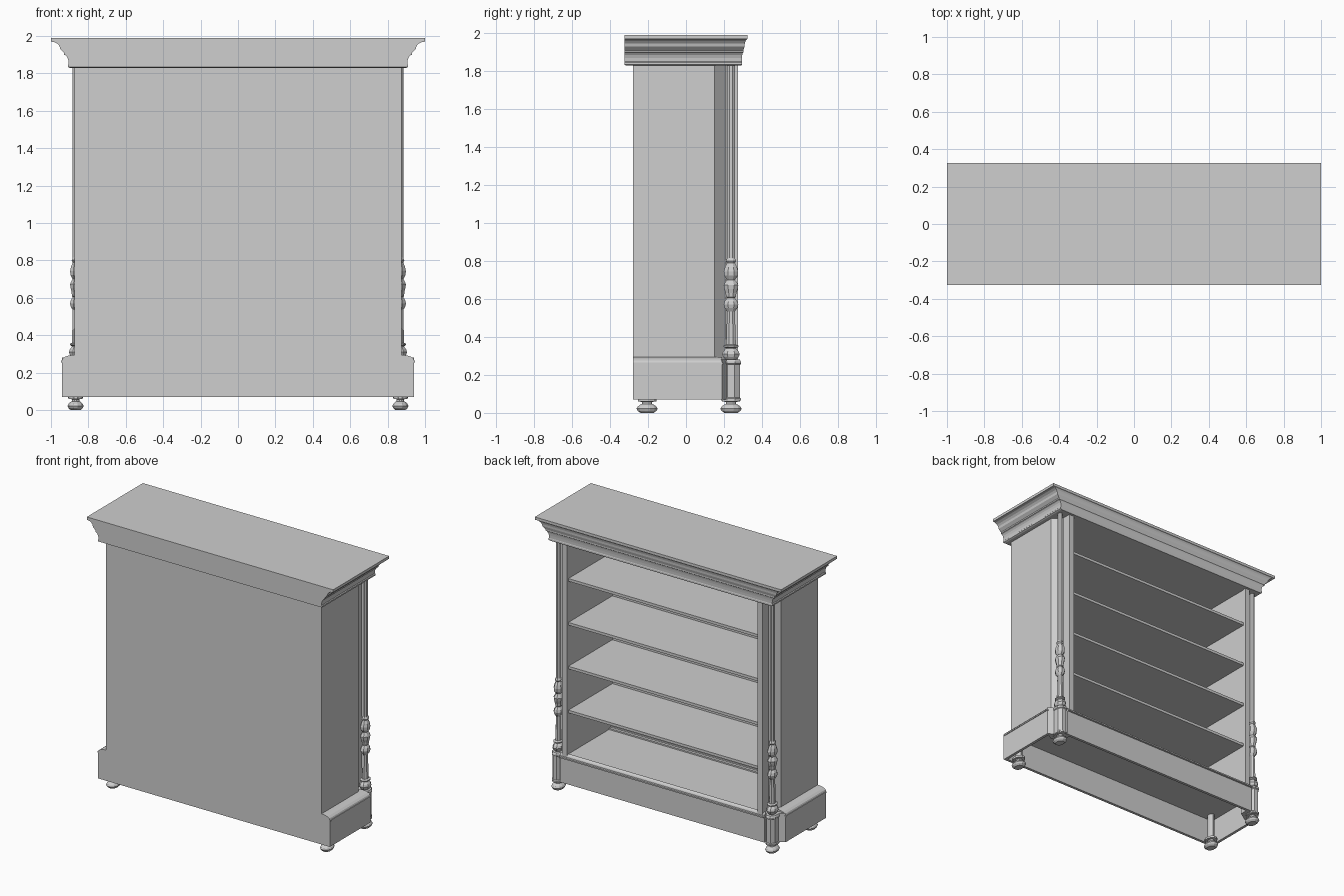
import bpy, bmesh
from math import cos, sin, pi

if "Cube" in bpy.data.objects:
    bpy.data.objects.remove(bpy.data.objects["Cube"])

GREY = (0.62, 0.62, 0.62, 1)
material = bpy.data.materials.new("plain grey")
material.use_nodes = True
material.diffuse_color = GREY
material.node_tree.nodes["Principled BSDF"].inputs["Base Color"].default_value = GREY

# Main sizes of the bookcase
BACK, FRONT = -0.28, 0.275
BODY, INNER, PLINTH = 0.875, 0.78, 0.942
BASE, SHOULDER, FLOOR = 0.07, 0.265, 0.28
CAP, TOP = 1.83, 1.99
BOARD, LIP = 0.02, 0.005
POST_X, POST_Y = 0.868, 0.237
FLATTEN = 0.77


def skin(name, rings, mirror=False):
    """Skin a stack of matching closed rings and cap both ends."""
    bm = bmesh.new()
    rows = [[bm.verts.new(point) for point in ring] for ring in rings]
    for low, high in zip(rows, rows[1:]):
        for i in range(len(low)):
            bm.faces.new((low[i - 1], low[i], high[i], high[i - 1]))
    bm.faces.new(rows[0])
    bm.faces.new(rows[-1])
    bmesh.ops.recalc_face_normals(bm, faces=bm.faces)
    mesh = bpy.data.meshes.new(name)
    bm.to_mesh(mesh)
    bm.free()
    mesh.materials.append(material)
    obj = bpy.data.objects.new(name, mesh)
    bpy.context.collection.objects.link(obj)
    if mirror:
        obj.modifiers.new("Mirror", "MIRROR")


def extrude(name, outline, axis, start, end, mirror=False):
    """Extrude a flat outline along the named axis."""
    slot = "xyz".index(axis)
    rings = [[(*p[:slot], depth, *p[slot:]) for p in outline] for depth in (start, end)]
    skin(name, rings, mirror)


def box(name, left, right, back, front, bottom, top, mirror=False):
    outline = [(left, back), (right, back), (right, front), (left, front)]
    extrude(name, outline, "z", bottom, top, mirror)


def quarter(start, end, steps=4):
    """Quarter-round moulding that leaves the start vertically."""
    (a, b), (c, d) = start, end
    turns = [pi / 2 * i / steps for i in range(steps + 1)]
    return [(a + (c - a) * (1 - cos(t)), b + (d - b) * sin(t)) for t in turns]


def bulb(bottom, top, neck, belly, steps=4, lean=1):
    """Radius and height pairs of one swelling; a larger lean lifts the belly."""
    parts = [i / steps for i in range(steps + 1)]
    return [(neck + (belly - neck) * sin(pi * t ** lean), bottom + (top - bottom) * t)
            for t in parts]


def turned(name, y, profile, sides=8):
    """Turned part at one post position, repeated on the other side."""
    angles = [2 * pi * (i + 0.5) / sides for i in range(sides)]
    rings = [[(POST_X + FLATTEN * r * cos(a), y + r * sin(a), z) for a in angles]
             for r, z in profile]
    skin(name, rings, True)


# Back panel: the body and its wider foot in one flat sheet
shoulder = quarter((PLINTH, SHOULDER), (BODY, 0.295))
half = [(PLINTH, BASE), *shoulder, (BODY, CAP)]
extrude("back_panel", half + [(-x, z) for x, z in reversed(half)], "y", BACK, BACK + BOARD)

# Thick side walls, notched at the corner behind each column
wall = [(INNER, BACK), (BODY, BACK), (BODY, 0.15), (0.815, 0.21), (0.815, FRONT),
        (INNER - LIP, FRONT), (INNER - LIP, FRONT - BOARD), (INNER, FRONT - BOARD)]
extrude("side_wall", wall, "z", FLOOR - BOARD, CAP, True)

# Floor and evenly spaced shelves
box("floor_board", -BODY, BODY, BACK, FRONT - BOARD, FLOOR - BOARD, FLOOR)
for i in range(1, 5):
    height = FLOOR + 0.322 * i
    box(f"shelf_{i}", -INNER, INNER, BACK, 0.25, height - BOARD, height)
for i in range(1, 3):
    box(f"floor_step_{i}", -INNER, INNER, BACK, BACK + BOARD * (4 - i),
        FLOOR, FLOOR + 2 * LIP * i)

# Hollow plinth: moulded side boards, angled returns and front board
side = [(PLINTH - BOARD, BASE), (PLINTH, BASE), *shoulder,
        (INNER, FLOOR), (INNER, FLOOR - BOARD), (PLINTH - BOARD, FLOOR - BOARD)]
extrude("plinth_side", side, "y", BACK, 0.19, True)
box("plinth_side_lip", PLINTH - BOARD, PLINTH + LIP, BACK + LIP, 0.195,
    SHOULDER - 2 * LIP, SHOULDER, True)
corner = [(PLINTH, 0.19), (0.89, 0.22), (0.8, FRONT), (0.8, 0.2), (BODY, 0.15)]
extrude("plinth_return", corner, "z", BASE, FLOOR, True)
front = [(FRONT - BOARD, BASE), (FRONT, BASE),
         *quarter((FRONT, SHOULDER), (FRONT - BOARD, FLOOR + LIP))]
extrude("plinth_front", front, "x", -0.83, 0.83)
box("plinth_front_lip", -0.83, 0.83, FRONT - BOARD, FRONT + 3 * LIP,
    SHOULDER - 2 * LIP, SHOULDER)

# Corner posts with a foot and a cap
slim, wide = 0.05, 0.057
post = [(wide, BASE - LIP), (wide, BASE + LIP), (slim, BASE + 2 * LIP),
        (slim, SHOULDER - 2 * LIP), (wide, SHOULDER - LIP), (wide, SHOULDER + LIP), (slim, FLOOR)]
turned("corner_post", POST_Y, post)

# Columns: base bulb, ring, tapering neck, three leaning bulbs and a plain shaft
shaft, neck, belly = 0.022, 0.028, 0.042
column = [*bulb(FLOOR, 0.34, neck, 0.05), *bulb(0.342, 0.36, neck, 0.046, 3), (shaft, 0.53),
          *bulb(0.535, 0.605, shaft, belly), *bulb(0.61, 0.695, neck, belly, lean=2),
          *bulb(0.7, 0.79, shaft, belly, lean=0.8), (0.03, 0.8), (shaft, 0.815), (shaft, CAP)]
turned("column", POST_Y, column)

# Bun feet, with a stem that reaches the floor board
foot = [*bulb(0, 0.044, 0.036, 0.058), (neck, 0.046), (neck, 0.058),
        (slim, 0.06), (slim, BASE + LIP), (neck, BASE + LIP), (neck, FLOOR - BOARD)]
turned("front_foot", POST_Y, foot, 12)
turned("rear_foot", -0.205, foot, 12)

# Cornice: a lip and two coves as overhang and height, flat on the wall side
eave, reach, rear = 0.9, 0.1, -0.325
moulding = [(0, CAP), (0.1, CAP + LIP), (0.1, CAP + 3 * LIP),
            *quarter((0.05, CAP + BOARD), (0.3, 1.9)), (0.3, 1.91), (0.45, 1.925),
            *quarter((0.5, 1.93), (1, TOP - BOARD)), (1, TOP)]
rings = []
for overhang, z in moulding:
    x, y = eave + reach * overhang, 0.292 + 0.033 * overhang
    back = rear if overhang else rear + 2 * LIP
    rings.append([(-x, back, z), (x, back, z), (x, y, z), (-x, y, z)])
skin("cornice", rings)
